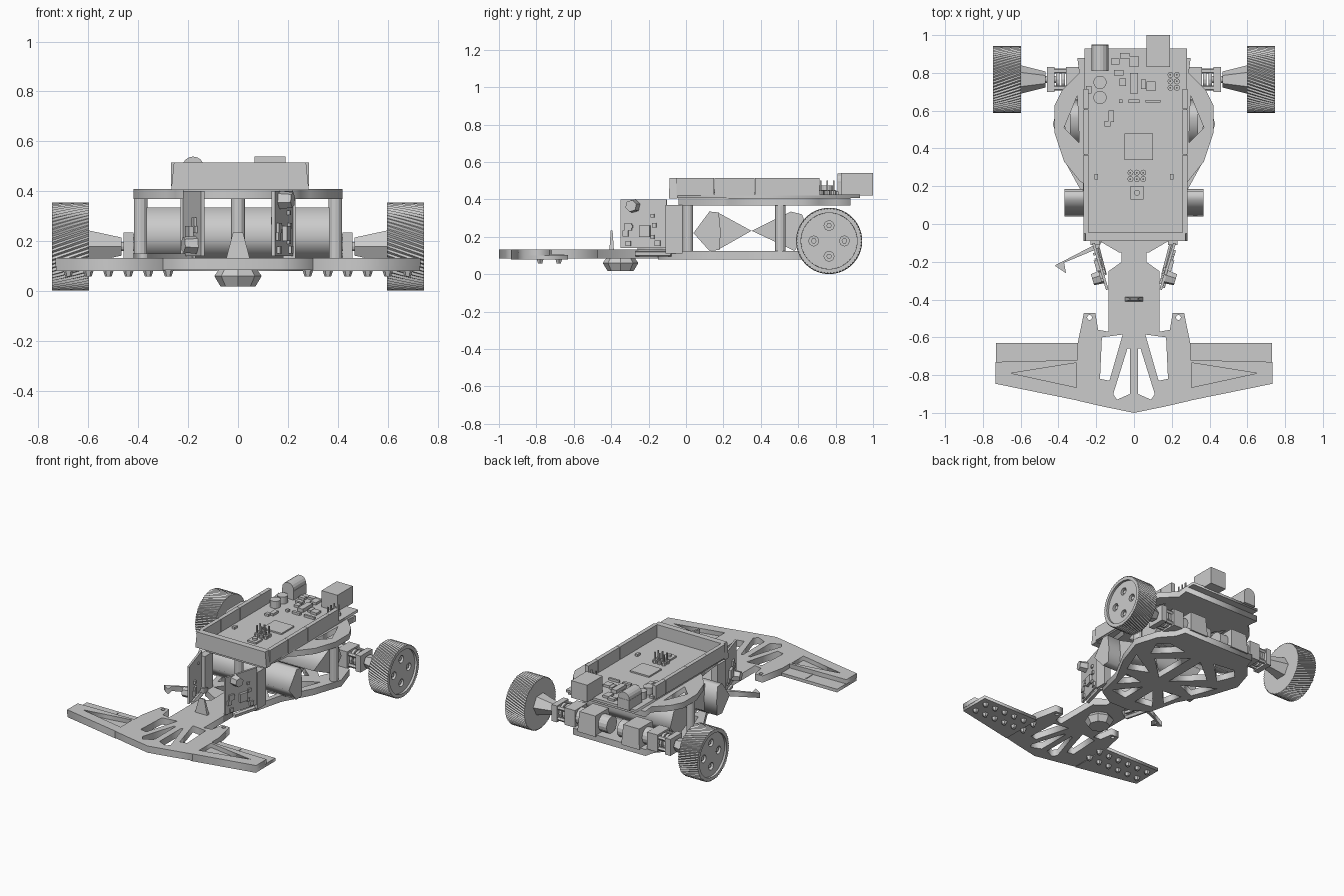
import bpy, bmesh, math, random
from mathutils import Matrix, Vector

if "Cube" in bpy.data.objects:
    bpy.data.objects.remove(bpy.data.objects["Cube"])

random.seed(4)
SIDES = ((1, "right"), (-1, "left"))


def finish(name, bm, mat=None):
    if mat is not None:
        bm.transform(mat)
    bmesh.ops.recalc_face_normals(bm, faces=bm.faces)
    me = bpy.data.meshes.new(name)
    bm.to_mesh(me)
    bm.free()
    ob = bpy.data.objects.new(name, me)
    bpy.context.collection.objects.link(ob)
    return ob


def box(name, x0, x1, y0, y1, z0, z1, mat=None, taper=0.0):
    bm = bmesh.new()
    bmesh.ops.create_cube(bm, size=1)
    for v in bm.verts:
        k = 1 - taper * (v.co.z > 0)
        v.co = ((x0 + x1) / 2 + v.co.x * (x1 - x0) * k,
                (y0 + y1) / 2 + v.co.y * (y1 - y0) * k, z1 if v.co.z > 0 else z0)
    return finish(name, bm, mat)


def rod(name, p, q, r1, r2=None, n=12):
    p, q = Vector(p), Vector(q)
    bm = bmesh.new()
    bmesh.ops.create_cone(bm, cap_ends=True, segments=n, radius1=r1,
                          radius2=r1 if r2 is None else r2, depth=(q - p).length)
    rot = Vector((0, 0, 1)).rotation_difference(q - p).to_matrix().to_4x4()
    return finish(name, bm, Matrix.Translation((p + q) / 2) @ rot)


def plate(name, outline, holes, z0, z1, mat=None):
    cu = bpy.data.curves.new(name, 'CURVE')
    cu.dimensions, cu.fill_mode, cu.extrude = '2D', 'BOTH', (z1 - z0) / 2
    for pts in [outline] + holes:
        sp = cu.splines.new('POLY')
        sp.points.add(len(pts) - 1)
        for p, c in zip(sp.points, pts):
            p.co = (c[0], c[1], 0, 1)
        sp.use_cyclic_u = True
    tmp = bpy.data.objects.new("tmp", cu)
    bpy.context.collection.objects.link(tmp)
    dg = bpy.context.evaluated_depsgraph_get()
    me = bpy.data.meshes.new_from_object(tmp.evaluated_get(dg))
    bpy.data.objects.remove(tmp)
    bm = bmesh.new()
    bm.from_mesh(me)
    bpy.data.meshes.remove(me)
    bmesh.ops.remove_doubles(bm, verts=bm.verts, dist=1e-5)
    if mat is None:
        mat = Matrix.Translation((0, 0, (z0 + z1) / 2))
    return finish(name, bm, mat)


def flip(pts):
    return [(-x, y) for x, y in reversed(pts)]


def both(holes):
    return holes + [flip(h) for h in holes]


def mirrored(half):
    return half + flip([p for p in half if p[0] > 0])


def circle(cx, cy, r, n=10):
    return [(cx + r * math.cos(2 * math.pi * i / n), cy + r * math.sin(2 * math.pi * i / n)) for i in range(n)]


# Front wing and nose with its windows
nose = [(0, -1), (0.17, -0.965), (0.3, -0.935), (0.3, -0.64), (0.265, -0.47), (0.205, -0.47),
        (0.19, -0.56), (0.135, -0.57), (0.135, -0.25), (0.065, -0.2), (0.065, -0.05), (0, -0.05)]
windows = [[(0.17, -0.6), (0.06, -0.585), (0.13, -0.83), (0.18, -0.82)],
           [(0.022, -0.66), (0.035, -0.66), (0.11, -0.9), (0.09, -0.93), (0.022, -0.9)],
           circle(0.235, -0.495, 0.013)]
plate("nose_plate", mirrored(nose), both(windows), 0.085, 0.132)
for s, side in SIDES:
    f = (lambda p: p) if s > 0 else flip
    plate(side + "_wing_base", f([(0.29, -0.935), (0.73, -0.845), (0.73, -0.63), (0.29, -0.63)]), [], 0.08, 0.102)
    plate(side + "_wing_frame", f([(0.29, -0.936), (0.732, -0.846), (0.732, -0.73), (0.29, -0.72)]),
          [f([(0.305, -0.735), (0.305, -0.865), (0.65, -0.79)])], 0.1, 0.132)
    box(side + "_wing_wire", s * 0.475 - 0.005, s * 0.475 + 0.005, -0.72, -0.65, 0.1, 0.106)
    for i in range(6):
        for j, y in enumerate((-0.78, -0.68)):
            x = s * (0.28 + 0.08 * i)
            rod(f"{side}_wing_sensor_{i}_{j}", (x, y, 0.085), (x, y, 0.058), 0.022, 0.013, 6)

# Caster and post on the nose
rod("caster_mount", (0, -0.35, 0.095), (0, -0.35, 0.06), 0.07, 0.095, 8)
rod("caster_foot", (0, -0.35, 0.06), (0, -0.35, 0.018), 0.095, 0.07, 8)
box("nose_post", -0.05, 0.05, -0.41, -0.385, 0.12, 0.235, taper=0.6)

# Lower and upper chassis plates
lower = [(0, -0.15), (0.08, -0.15), (0.2, -0.08), (0.25, 0.12), (0.36, 0.32), (0.43, 0.53),
         (0.38, 0.69), (0.3, 0.78), (0.28, 0.85), (0, 0.85)]
plate("lower_chassis", mirrored(lower), both([
    [(0.04, -0.04), (0.17, -0.02), (0.04, 0.14)], [(0.09, 0.18), (0.2, 0.06), (0.23, 0.2)],
    [(0.13, 0.31), (0.27, 0.25), (0.34, 0.43)], [(0.04, 0.3), (0.22, 0.47), (0.04, 0.62)],
    [(0.12, 0.66), (0.28, 0.5), (0.33, 0.62), (0.27, 0.68)]]), 0.08, 0.125)
upper = [(0, -0.04), (0.22, -0.04), (0.25, 0.2), (0.29, 0.23), (0.37, 0.33), (0.42, 0.48),
         (0.42, 0.63), (0.38, 0.71), (0.29, 0.8), (0.3, 0.88), (0, 0.88)]
plate("upper_chassis", mirrored(upper), both([
    [(0.29, 0.43), (0.37, 0.51), (0.3, 0.68)], [(0.04, 0.08), (0.19, 0.08), (0.04, 0.32)],
    [(0.06, 0.42), (0.22, 0.3), (0.22, 0.66)]]), 0.368, 0.408)
rod("front_pillar", (0, 0.01, 0.12), (0, 0.01, 0.37), 0.028)

# Battery cells lying across the chassis: profile in y, z and half width in x
for name, pts, w in (
        ("front_battery", [(0.04, 0.22), (0.125, 0.335), (0.175, 0.33), (0.185, 0.232), (0.18, 0.13), (0.125, 0.125)], 0.367),
        ("front_battery_back", [(0.17, 0.33), (0.35, 0.232), (0.17, 0.13)], 0.27),
        ("rear_battery", [(0.352, 0.232), (0.56, 0.335), (0.62, 0.32), (0.66, 0.22), (0.58, 0.125)], 0.34)):
    plate(name, pts, [], -w, w, Matrix(((0, 0, 1, 0), (1, 0, 0, 0), (0, 1, 0, 0), (0, 0, 0, 1))))


def tyre(name, s, cy, cz, teeth=64):
    n = teeth * 2
    x0, x1 = 0.597, 0.746
    loops = [(x0 + (x1 - x0) * i / 5, 0.177, True) for i in range(6)]
    loops += [(x1, 0.15, False), (x0, 0.15, False)]
    bm = bmesh.new()
    rings = []
    for x, r, toothed in loops:
        twist = 0.3 * (x - x0) / (x1 - x0)
        ring = []
        for k in range(n):
            rr = r - (0.007 if toothed and k % 2 else 0)
            a = 2 * math.pi * k / n + twist
            ring.append(bm.verts.new((s * x, cy + rr * math.cos(a), cz + rr * math.sin(a))))
        rings.append(ring)
    for i, a in enumerate(rings):
        b = rings[(i + 1) % len(rings)]
        for k in range(n):
            bm.faces.new((a[k], a[(k + 1) % n], b[(k + 1) % n], b[k]))
    return finish(name, bm)


# Wheels, drive and side pillars
CY, CZ = 0.765, 0.178
for s, side in SIDES:
    tyre(side + "_tyre", s, CY, CZ)
    holes = [circle(0.082 * math.cos(a), 0.082 * math.sin(a), 0.027, 8) for a in (0, math.pi / 2, math.pi, 1.5 * math.pi)]
    plate(side + "_wheel_disc", circle(0, 0, 0.152, 48), holes, 0, 0.125,
          Matrix.Translation((s * 0.668, CY, CZ)) @ Matrix.Rotation(math.pi / 2, 4, 'Y'))
    rod(side + "_wheel_back", (s * 0.597, CY, CZ), (s * 0.61, CY, CZ), 0.152, n=48)
    for i, (dy, dz) in enumerate(((0.082, 0), (-0.082, 0), (0, 0.082), (0, -0.082))):
        rod(f"{side}_wheel_bolt_{i}", (s * 0.605, CY + dy, CZ + dz), (s * 0.722, CY + dy, CZ + dz), 0.015, n=6)
    rod(side + "_axle", (s * 0.4, CY, CZ), (s * 0.73, CY, CZ), 0.018)
    rod(side + "_hub", (s * 0.468, CY, CZ), (s * 0.6, CY, CZ), 0.042, 0.075, 6)
    rod(side + "_motor", (s * 0.04, CY, 0.18), (s * 0.34, CY, 0.18), 0.058, n=16)
    box(side + "_gearbox", *sorted((s * 0.28, s * 0.36)), 0.695, 0.83, 0.12, 0.24)
    box(side + "_gearbox_end", *sorted((s * 0.42, s * 0.46)), 0.7, 0.83, 0.12, 0.235)
    for i, (y, z) in enumerate(((0.72, 0.14), (0.81, 0.14), (0.72, 0.215), (0.81, 0.215))):
        rod(f"{side}_gearbox_spacer_{i}", (s * 0.35, y, z), (s * 0.43, y, z), 0.014, n=6)
    for i, x in enumerate((0.366, 0.395)):
        rod(f"{side}_gear_{i}", (s * x, CY, 0.18), (s * (x + 0.018), CY, 0.18), 0.055, n=16)
    box(side + "_motor_clamp", *sorted((s * 0.1, s * 0.24)), 0.69, 0.86, 0.115, 0.255, taper=0.12)
    rod(side + "_pillar", (s * 0.39, 0.505, 0.12), (s * 0.39, 0.505, 0.37), 0.028)

    # Upright sensor board with parts
    m = Matrix.Translation((s * 0.178, -0.225, 0.27)) @ Matrix.Rotation(-s * 0.29, 4, 'Z')
    box(side + "_sensor_board", -0.007, 0.007, -0.128, 0.128, -0.13, 0.13, m)
    for i in range(12):
        y, z = random.uniform(-0.1, 0.09), random.uniform(-0.11, 0.09)
        w, d = random.uniform(0.006, 0.02), random.choice((-1, 1))
        box(f"{side}_sensor_chip_{i}", *sorted((d * 0.005, d * 0.018)), y - w, y + w, z - w, z + w, m)
    box(side + "_sensor_chip_big", *sorted((0, s * 0.025)), -0.02, 0.04, -0.07, -0.01, m)
    kz = 0.095 if s > 0 else -0.085
    k0, k1 = m @ Vector((0, -0.055, kz)), m @ Vector((s * 0.06, -0.055, kz))
    rod(side + "_sensor_knob", k0, k1, 0.038, 0.032, 6)
    box(side + "_board_bracket", *sorted((s * 0.18, s * 0.23)), -0.11, -0.02, 0.11, 0.37)
    rod(side + "_front_strut", (s * 0.21, -0.08, 0.11), (s * 0.16, -0.27, 0.11), 0.016, n=5)
plate("left_front_bracket", [(-0.17, -0.09), (-0.42, -0.22), (-0.36, -0.26), (-0.37, -0.205), (-0.19, -0.13)],
      [], 0.115, 0.15)

# Controller board with raised side strips
plate("circuit_board", [(-0.262, -0.07), (0.28, -0.07), (0.28, 0.93), (-0.262, 0.93)], [], 0.408, 0.426)
box("front_strip", -0.268, 0.284, -0.09, -0.045, 0.405, 0.515, taper=0.04)
for i, (a, b) in enumerate(((-0.05, 0.15), (0.152, 0.366), (0.368, 0.606), (0.608, 0.715))):
    box(f"left_header_strip_{i}", -0.268, -0.24, a, b, 0.42, 0.515)
    box(f"right_header_strip_{i}", 0.256, 0.284, a, b, 0.42, 0.515)

# Connectors, capacitors and chips
box("data_socket", 0.066, 0.19, 0.83, 1.0, 0.42, 0.54)
box("power_jack_base", -0.225, -0.135, 0.81, 0.95, 0.42, 0.49)
rod("power_jack_barrel", (-0.18, 0.81, 0.495), (-0.18, 0.948, 0.495), 0.044, n=16)
for i, y in enumerate((0.67, 0.75)):
    rod(f"capacitor_{i}", (-0.18, y, 0.42), (-0.18, y, 0.475), 0.035, n=16)
box("main_chip", -0.05, 0.1, 0.34, 0.48, 0.42, 0.436)
box("reset_button", -0.018, 0.05, 0.13, 0.2, 0.42, 0.438)
rod("reset_cap", (0.016, 0.165, 0.43), (0.016, 0.165, 0.452), 0.016)
box("crystal", -0.02, 0.02, 0.69, 0.8, 0.42, 0.45)
for i, (x, y, w, h) in enumerate(((0.09, 0.73, .05, .05), (-0.06, 0.75, .035, .04), (0.05, 0.74, .025, .05),
                                  (-0.1, 0.86, .045, .03), (0.0, 0.86, .045, .06), (-0.08, 0.8, .05, .03),
                                  (-0.05, 0.89, .05, .03), (-0.24, 0.71, .03, .04), (-0.12, 0.57, .03, .06),
                                  (0.0, 0.65, .06, .02), (0.1, 0.65, .08, .015), (-0.07, 0.65, .02, .02),
                                  (0.2, 0.25, .02, .03), (-0.2, 0.25, .02, .03), (-0.14, 0.53, .03, .03))):
    box(f"small_chip_{i}", x - w / 2, x + w / 2, y - h / 2, y + h / 2, 0.42, 0.442)
for name, cx, cy, nx, ny in (("front", 0.015, 0.255, 3, 2), ("rear", 0.21, 0.755, 2, 3)):
    for i in range(nx):
        for j in range(ny):
            x, y = cx + (i - (nx - 1) / 2) * 0.034, cy + (j - (ny - 1) / 2) * 0.034
            rod(f"{name}_pin_base_{i}_{j}", (x, y, 0.42), (x, y, 0.447), 0.016, n=8)
            box(f"{name}_pin_{i}_{j}", x - .004, x + .004, y - .004, y + .004, 0.44, 0.5)
